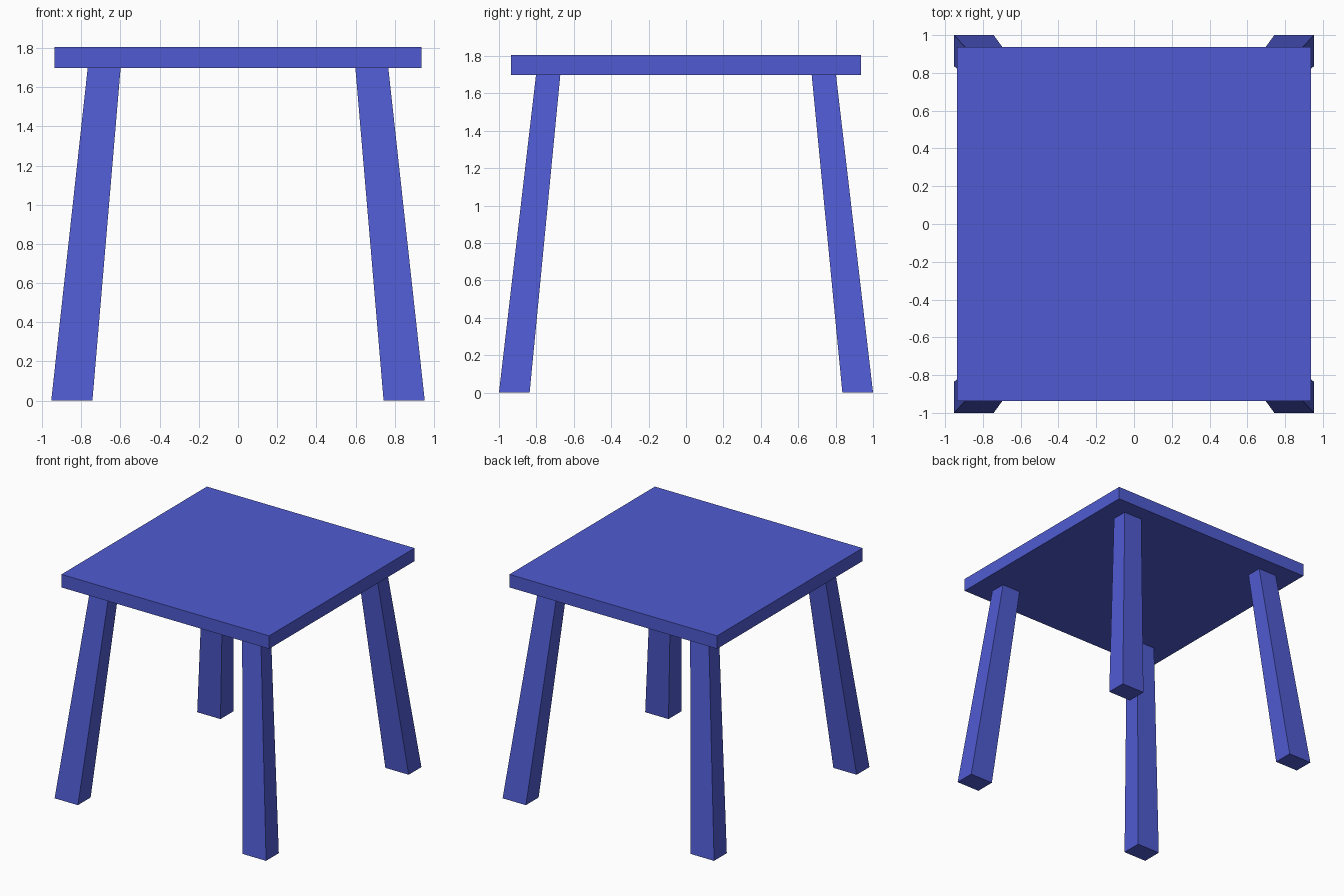
import bpy, bmesh

if "Cube" in bpy.data.objects:
    bpy.data.objects.remove(bpy.data.objects["Cube"])

blue = bpy.data.materials.new("blue_paint")
blue.diffuse_color = (0.08, 0.105, 0.64, 1)
blue.use_nodes = True
blue.node_tree.nodes["Principled BSDF"].inputs["Base Color"].default_value = blue.diffuse_color


def tapered_block(name, low, high):
    """Block between two level rectangles, each (x0, x1, y0, y1, z)."""
    bm = bmesh.new()
    rings = []
    for x0, x1, y0, y1, z in (low, high):
        rings.append([bm.verts.new(p) for p in
                      ((x0, y0, z), (x1, y0, z), (x1, y1, z), (x0, y1, z))])
    a, b = rings
    bm.faces.new(a[::-1])
    bm.faces.new(b)
    for i in range(4):
        j = (i + 1) % 4
        bm.faces.new((a[i], a[j], b[j], b[i]))
    bmesh.ops.recalc_face_normals(bm, faces=bm.faces)
    mesh = bpy.data.meshes.new(name)
    bm.to_mesh(mesh)
    bm.free()
    mesh.materials.append(blue)
    obj = bpy.data.objects.new(name, mesh)
    bpy.context.collection.objects.link(obj)
    return obj


# Flat square top
H = 0.936
tapered_block("table_top", (-H, H, -H, H, 1.698), (-H, H, -H, H, 1.804))

# Four splayed legs, wider at the foot
for side, sx in (("left", -1), ("right", 1)):
    for end, sy in (("front", -1), ("back", 1)):
        tapered_block(f"{end}_{side}_leg",
                      (sx * 0.743, sx * 0.953, sy * 0.836, sy * 1.0, 0),
                      (sx * 0.599, sx * 0.767, sy * 0.672, sy * 0.802, 1.698))
